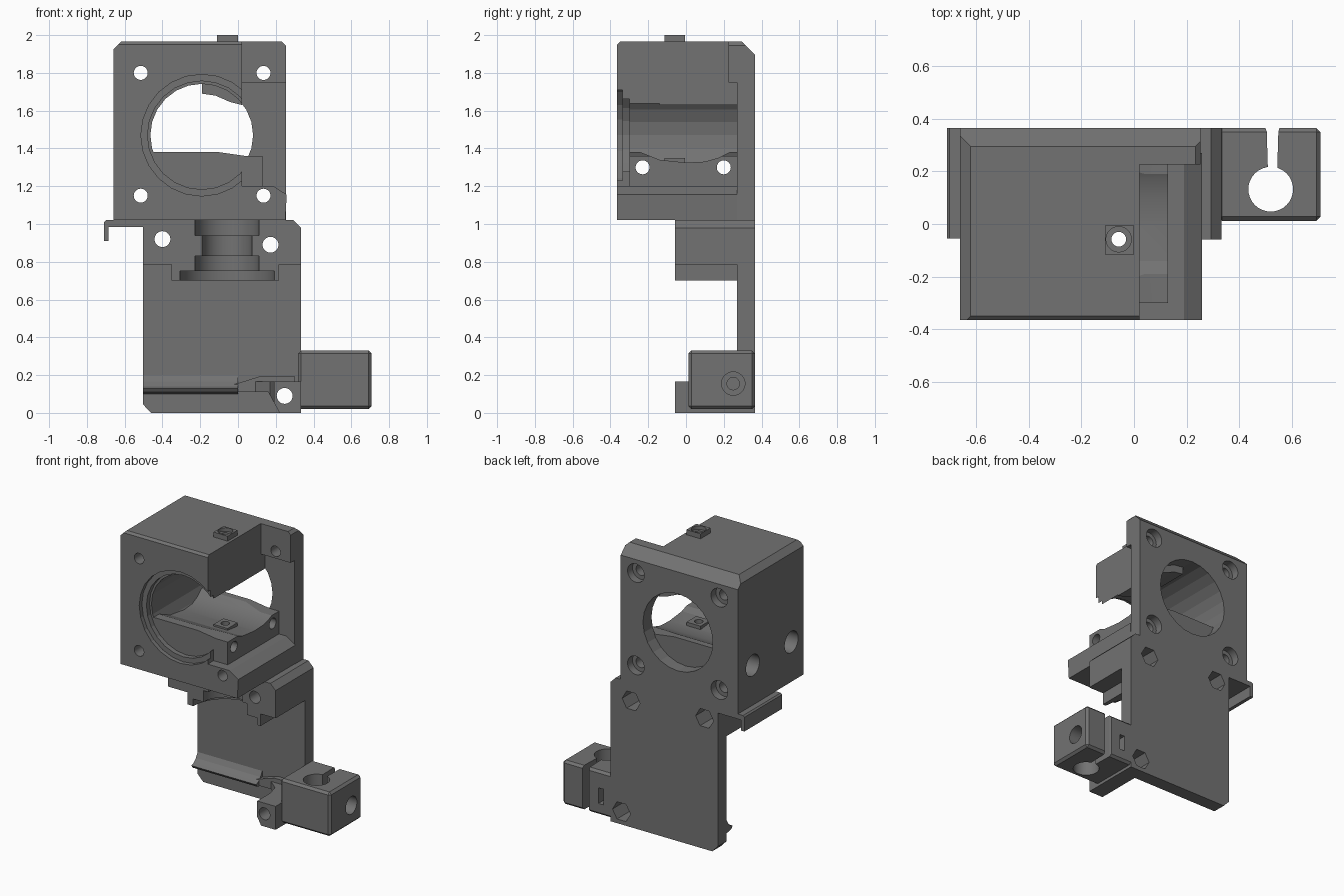
import bpy
import bmesh
from math import cos, sin, tau

cube = bpy.data.objects.get("Cube")
if cube:
    bpy.data.objects.remove(cube, do_unlink=True)

FRONT, BACK, INNER = -0.365, 0.365, 0.27

# Dark grey plastic
SHADE = (0.17, 0.17, 0.17, 1)
plastic = bpy.data.materials.new("dark_grey_plastic")
plastic.use_nodes = True
plastic.diffuse_color = SHADE
plastic.node_tree.nodes["Principled BSDF"].inputs["Base Color"].default_value = SHADE


def prism(name, axis, pts, lo, hi):
    """Extrude a 2D outline along an axis; x takes (y, z), y takes (x, z), z takes (x, y)."""
    place = {"x": lambda a, b, c: (c, a, b),
             "y": lambda a, b, c: (a, c, b),
             "z": lambda a, b, c: (a, b, c)}[axis]
    bm = bmesh.new()
    ends = [[bm.verts.new(place(a, b, c)) for a, b in pts] for c in (lo, hi)]
    n = len(pts)
    for end in ends:
        bm.faces.new(end)
    for i in range(n):
        j = (i + 1) % n
        bm.faces.new((ends[0][i], ends[0][j], ends[1][j], ends[1][i]))
    bmesh.ops.recalc_face_normals(bm, faces=bm.faces)
    mesh = bpy.data.meshes.new(name)
    bm.to_mesh(mesh)
    bm.free()
    mesh.materials.append(plastic)
    obj = bpy.data.objects.new(name, mesh)
    bpy.context.collection.objects.link(obj)
    return obj


def box(name, x, y, z):
    return prism(name, "z", [(x[0], y[0]), (x[1], y[0]), (x[1], y[1]), (x[0], y[1])], *z)


def rod(axis, a, b, r, lo, hi, sides=32):
    ring = [(a + r * cos(tau * i / sides), b + r * sin(tau * i / sides)) for i in range(sides)]
    return prism("rod", axis, ring, lo, hi)


def activate(obj):
    bpy.ops.object.select_all(action="DESELECT")
    obj.select_set(True)
    bpy.context.view_layer.objects.active = obj


def combine(obj, operation, *tools):
    """Apply boolean tools in turn and discard them."""
    for tool in tools:
        mod = obj.modifiers.new("bool", "BOOLEAN")
        mod.operation, mod.solver, mod.object = operation, "EXACT", tool
        activate(obj)
        bpy.ops.object.modifier_apply(modifier=mod.name)
        bpy.data.objects.remove(tool, do_unlink=True)


def cut(obj, *tools):
    combine(obj, "DIFFERENCE", *tools)


def add(obj, *tools):
    combine(obj, "UNION", *tools)


# Motor housing: open-sided block, back plate and reinforced corner
housing = prism("motor_housing", "y",
                [(-0.66, 1.02), (0.25, 1.02), (0.258, 1.155), (0.19, 1.2), (0.02, 1.2),
                 (0.02, 1.965), (-0.62, 1.965), (-0.66, 1.925)], FRONT, INNER)
add(housing,
    prism("back_plate", "y", [(-0.66, 1.02), (0.253, 1.02), (0.253, 1.945), (0.233, 1.965),
                              (-0.62, 1.965), (-0.66, 1.925)], INNER, BACK),
    prism("corner", "y", [(0, 1.75), (0.253, 1.75), (0.253, 1.945), (0.233, 1.965),
                          (0, 1.965)], 0.225, 0.3))

# Stepped motor bore
BX, BZ = -0.192, 1.47
cut(housing,
    rod("y", BX, BZ, 0.272, -0.5, 0.5, sides=24),
    rod("y", BX, BZ, 0.322, -0.5, -0.335, sides=24),
    rod("y", BX, BZ, 0.287, -0.5, -0.3, sides=24))

# Dished bearing shelf, sloping down to its outer edge
shelf = prism("shelf", "x", [(-0.3, 1.19), (-0.3, 1.38), (-0.24, 1.38), (-0.14, 1.34),
                             (0, 1.325), (0.1, 1.33), (0.17, 1.35), (0.23, 1.38),
                             (0.275, 1.38), (0.275, 1.19)], -0.5, 0.13)
cut(shelf, prism("shelf_slope", "y", [(-0.1, 1.38), (0.04, 1.36), (0.2, 1.36), (0.2, 1.5),
                                      (-0.1, 1.5)], -0.5, 0.5))

# Hanging filament guide and inlet boss
add(housing, shelf,
    box("shelf_guide", (-0.11, 0), (-0.115, -0.005), (1.25, 1.35)),
    prism("roof_guide", "y", [(-0.19, 1.8), (-0.19, 1.69), (-0.12, 1.68), (-0.04, 1.645),
                              (0.02, 1.63), (0.02, 1.8)], -0.14, INNER),
    box("inlet_boss", (-0.11, 0), (-0.115, -0.005), (1.9, 2.0)))

# Filament path, cross screws and top chamfers
FX = FY = -0.058
cut(housing,
    rod("z", FX, FY, 0.028, 0.9, 2.1),
    rod("z", FX, FY, 0.048, 1.975, 2.1),
    prism("back_chamfer", "x", [(0.295, 1.965), (0.295, 2.05), (0.45, 2.05), (0.45, 1.895),
                                (0.365, 1.895)], -1, 1),
    prism("front_chamfer", "x", [(-0.35, 1.965), (-0.35, 2.05), (-0.45, 2.05),
                                 (-0.45, 1.95), (-0.365, 1.95)], -1, 1))
for x in (-0.515, 0.135):
    for z in (1.15, 1.8):
        cut(housing, rod("y", x, z, 0.037, -0.5, 0.5), rod("y", x, z, 0.065, 0.31, 0.5))
# Deep head recesses on the closed side
for y in (-0.23, 0.2):
    cut(housing, rod("x", y, 1.3, 0.037, -0.8, 0.3), rod("x", y, 1.3, 0.075, -0.8, -0.5))

# Lower plate
plate = prism("lower_plate", "y", [(-0.46, 0), (0.333, 0), (0.333, 0.98), (0.293, 1.02),
                                   (-0.503, 1.02), (-0.503, 0.045)], INNER, BACK)

# Nozzle mount with stepped half-round groove
mount = prism("nozzle_mount", "y", [(-0.503, 0.785), (-0.352, 0.785), (-0.352, 0.7),
                                    (0.217, 0.7), (0.217, 0.785), (0.333, 0.785),
                                    (0.333, 0.98), (0.293, 1.02), (-0.503, 1.02)], FY, INNER)
for r, lo, hi in ((0.25, 0.6, 0.75), (0.17, 0.74, 0.83), (0.132, 0.82, 0.945), (0.17, 0.94, 1.1)):
    cut(mount, rod("z", FX, FY, r, lo, hi))

# Foot block with a tapering root
foot = prism("foot_block", "z", [(0.19, FY), (0.333, FY), (0.333, INNER), (0.05, INNER),
                                 (0.17, 0.17), (0.19, 0.08)], 0, 0.165)
cut(foot, prism("foot_chamfer", "y", [(0, -0.1), (0, 0.11), (0.16, 0.11), (0.22, 0),
                                      (0.22, -0.1)], -1, 1))

# Bolt holes with deep hexagonal nut traps at the back
for x, z, front_part in ((-0.4, 0.92, mount), (0.172, 0.89, mount), (0.247, 0.09, foot)):
    for part in (plate, front_part):
        cut(part, rod("y", x, z, 0.042, -0.5, 0.5), rod("y", x, z, 0.07, 0.2, 0.5, sides=6))

# Thin air deflector along the plate foot, rising towards the foot block
deflector = prism("air_deflector", "x", [(INNER, 0.1), (0.215, 0.11), (0.2, 0.13),
                                         (0.225, 0.14), (0.25, 0.165), (INNER, 0.2)],
                  -0.503, 0.0)
ramp = prism("deflector_ramp", "y", [(-0.15, 0.11), (0.15, 0.11), (0.2, 0.165), (0.3, 0.165),
                                     (0.3, 0.195), (0.12, 0.195)], 0.235, INNER)

# Side hook
prism("side_hook", "y", [(-0.71, 0.91), (-0.685, 0.91), (-0.685, 0.985), (-0.503, 0.985),
                         (-0.503, 1.02), (-0.7, 1.02), (-0.71, 1.01)], -0.055, BACK)

# Split sensor clamp
clamp = box("sensor_clamp", (0.318, 0.708), (0.012, BACK), (0.02, 0.33))
bevel = clamp.modifiers.new("bevel", "BEVEL")
bevel.width, bevel.segments = 0.016, 1
activate(clamp)
bpy.ops.object.modifier_apply(modifier=bevel.name)
CX, CY, CZ = 0.519, 0.132, 0.155
cut(clamp,
    rod("z", CX, CY, 0.085, -0.1, 0.5),
    prism("split", "z", [(0.51, 0.15), (0.542, 0.15), (0.548, 0.35), (0.562, 0.4),
                         (0.487, 0.4), (0.504, 0.35)], -0.1, 0.5),
    rod("x", 0.25, CZ, 0.033, 0.34, 0.8),
    rod("x", 0.25, CZ, 0.062, 0.61, 0.8),
    box("nut_slot", (0.387, 0.427), (0.19, 0.5), (0.1, 0.21)),
    box("plate_clearance", (0.3, 0.333), (INNER, 0.5), (-0.1, 0.5)))

for obj in (housing, plate, mount, foot, clamp, deflector, ramp):
    activate(obj)
    bpy.ops.object.shade_smooth_by_angle(angle=0.25)
